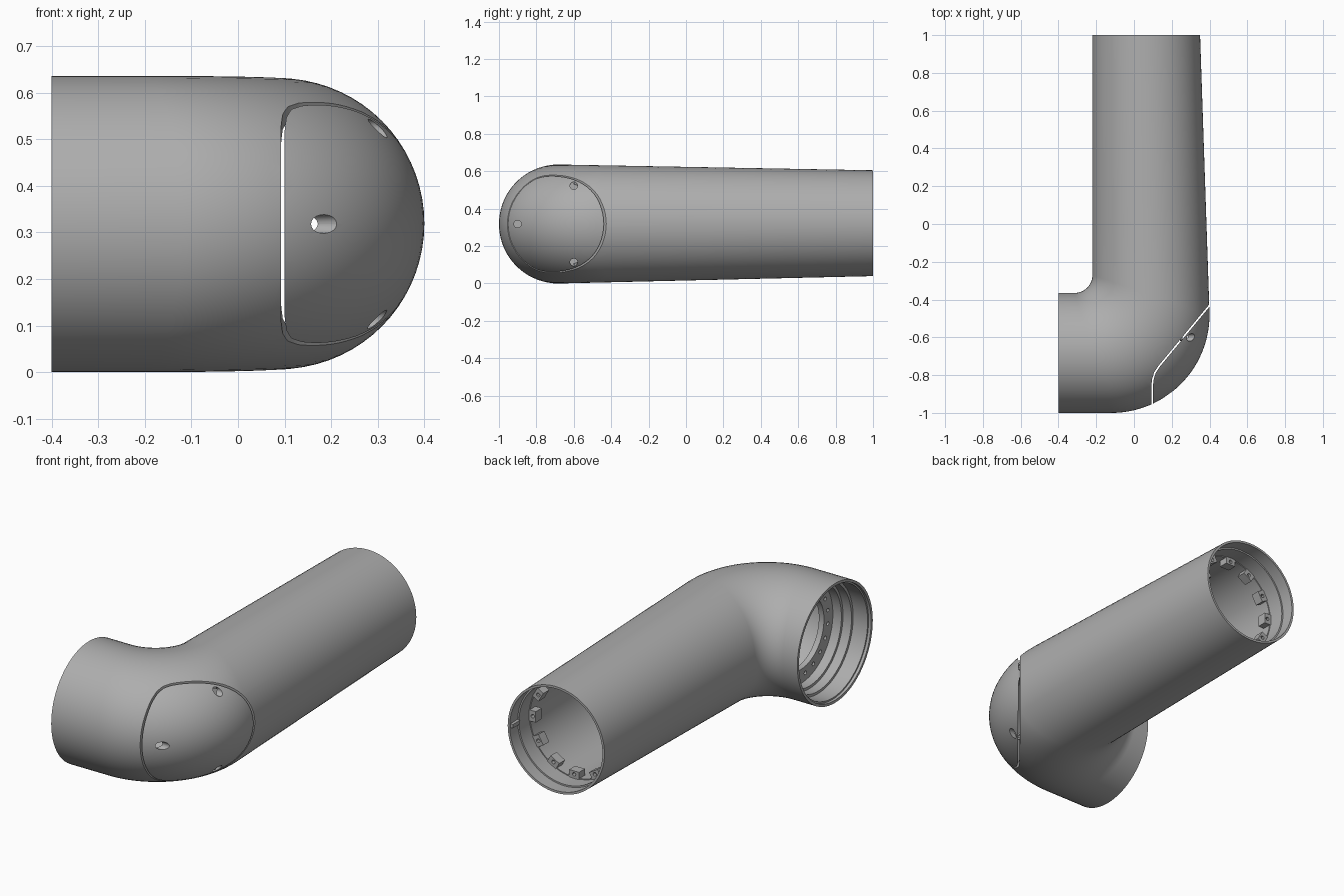
import bpy, bmesh
from math import sin, cos, pi, radians
from mathutils import Vector, Matrix

if "Cube" in bpy.data.objects:
    bpy.data.objects.remove(bpy.data.objects["Cube"])

SEG = 72
WALL = 0.025
ZC = 0.318
UP = Vector((0, 0, 1))

grey = bpy.data.materials.new("satin grey")
grey.use_nodes = True
grey.diffuse_color = (0.42, 0.42, 0.42, 1)
grey.node_tree.nodes["Principled BSDF"].inputs["Base Color"].default_value = grey.diffuse_color


def make(name, bm):
    bmesh.ops.recalc_face_normals(bm, faces=bm.faces)
    mesh = bpy.data.meshes.new(name)
    bm.to_mesh(mesh)
    bm.free()
    mesh.materials.append(grey)
    ob = bpy.data.objects.new(name, mesh)
    bpy.context.collection.objects.link(ob)
    return ob


def select(ob):
    bpy.ops.object.select_all(action='DESELECT')
    ob.select_set(True)
    bpy.context.view_layer.objects.active = ob


def boolean(ob, cutter, operation='DIFFERENCE'):
    """Apply a boolean and throw the cutter away."""
    mod = ob.modifiers.new("cut", 'BOOLEAN')
    mod.operation, mod.solver, mod.object = operation, 'EXACT', cutter
    select(ob)
    bpy.ops.object.modifier_apply(modifier=mod.name)
    bpy.data.objects.remove(cutter)


def smooth(ob):
    select(ob)
    bpy.ops.object.shade_smooth_by_angle(angle=radians(30))


def rod(bm, centre, axis, radius, length, sides=20):
    rot = Vector(axis).to_track_quat('Z', 'Y').to_matrix().to_4x4()
    bmesh.ops.create_cone(bm, cap_ends=True, segments=sides, radius1=radius, radius2=radius,
                          depth=length, matrix=Matrix.Translation(centre) @ rot)


def section(inner, outer, inset=0.0):
    """Elliptical section between the inside and the outside of the bend."""
    a, b = Vector((*inner, 0)), Vector((*outer, 0))
    mid = (a + b) / 2
    run = max(0, mid.y + 0.68)
    mid.z = ZC + 0.0026 * run
    half = (b - a).length / 2 - inset
    height = ZC - 0.0209 * run - inset
    side = (b - a).normalized()
    return [mid + side * half * cos(t) + UP * height * sin(t)
            for t in (2 * pi * i / SEG for i in range(SEG))]


def long_end(y, inset=0.0):
    return section((-0.22, y), (0.40 - 0.05 * (y + 0.48) / 1.48, y), inset)


def short_end(x, inset=0.0):
    return section((x, -0.365), (x, -1.0), inset)


def bend(a, inset=0.0):
    return section((-0.315 + 0.095 * sin(a), -0.27 - 0.095 * cos(a)),
                   (-0.12 + 0.52 * sin(a), -0.48 - 0.52 * cos(a)), inset)


# Elbow shell: one closed loft, outside first, then back through the stepped bore
STEPS = 28
angles = [pi / 2 * i / STEPS for i in range(STEPS + 1)]
rings = [short_end(-0.4)]
rings += [bend(a) for a in angles]
rings += [long_end(y) for y in (0.0, 0.5, 1.0)]
rings += [long_end(y, d) for y, d in ((1, 0.012), (0.93, 0.012), (0.93, 0.02),
                                      (0.84, 0.02), (0.84, WALL), (0.4, WALL), (0, WALL))]
rings += [bend(a, WALL) for a in reversed(angles)]
# Stepped socket and flange of the short end
rings += [short_end(x, d) for x, d in ((-0.17, WALL), (-0.17, 0.125), (-0.2, 0.125),
                                       (-0.2, 0.05), (-0.25, 0.05), (-0.25, 0.036),
                                       (-0.3, 0.036), (-0.3, 0.022), (-0.385, 0.022),
                                       (-0.385, 0.014), (-0.4, 0.014))]


def loft(name):
    bm = bmesh.new()
    loops = [[bm.verts.new(p) for p in ring] for ring in rings]
    for a, b in zip(loops, loops[1:] + loops[:1]):
        for i in range(SEG):
            j = (i + 1) % SEG
            bm.faces.new((a[i], a[j], b[j], b[i]))
    return make(name, bm)


def cap_region(shift):
    """Prism that bounds the corner cover."""
    pts = ((0.092, -1.1), (0.092, -0.86), (0.096, -0.82), (0.107, -0.785), (0.13, -0.75),
           (0.405, -0.418), (0.6, -0.183), (0.6, -1.1))
    bm = bmesh.new()
    face = bm.faces.new([bm.verts.new((x + shift, y - shift / 2, -0.2)) for x, y in pts])
    ext = bmesh.ops.extrude_face_region(bm, geom=[face])
    bmesh.ops.translate(bm, vec=(0, 0, 1.2),
                        verts=[g for g in ext["geom"] if isinstance(g, bmesh.types.BMVert)])
    return make("cap_region", bm)


body = loft("elbow_shell")
cover = loft("corner_cover")
boolean(body, cap_region(0))
boolean(cover, cap_region(0.008), 'INTERSECT')

# Screw holes in the cover, with recessed socket screws
screws = ((0.11, -0.9, 0.318), (0.25, -0.6, 0.523), (0.25, -0.6, 0.113))
cut = bmesh.new()
for x, y, z in screws:
    rod(cut, (x + 0.2, y, z), (1, 0, 0), 0.02, 0.42, 32)
boolean(cover, make("screw_holes", cut))
heads, sockets = bmesh.new(), bmesh.new()
for p in screws:
    rod(heads, p, (1, 0, 0), 0.0205, 0.014, 32)
    rod(sockets, Vector(p) + Vector((0.008, 0, 0)), (1, 0, 0), 0.011, 0.016, 6)
cover_screws = make("cover_screws", heads)
boolean(cover_screws, make("sockets", sockets))

# Bolt holes round the flange of the short end
cut = bmesh.new()
for i in range(20):
    t = 2 * pi * (i + 0.5) / 20
    rod(cut, (-0.185, -0.6825 + 0.228 * cos(t), ZC + 0.228 * sin(t)), (1, 0, 0), 0.01, 0.1, 12)
boolean(body, make("flange_holes", cut))

# Twelve drilled mounting tabs inside the long end
tabs, cut = bmesh.new(), bmesh.new()
for i in range(12):
    t = 2 * pi * i / 12
    turn = Matrix.Translation((0.0675, 0.82, 0.322)) @ Matrix.Rotation(t, 4, 'Y')
    bmesh.ops.create_cube(tabs, size=1, matrix=turn @ Matrix.Translation((0.246, 0, 0))
                          @ Matrix.Diagonal((0.04, 0.05, 0.058, 1)))
    rod(cut, turn @ Vector((0.244, 0.02, 0)), (0, 1, 0), 0.01, 0.05, 12)
mounting_tabs = make("mounting_tabs", tabs)
boolean(mounting_tabs, make("tab_holes", cut))

# Small locating key just inside the long end
key = bmesh.new()
bmesh.ops.create_cube(key, size=1, matrix=Matrix.Translation((0.333, 0.965, 0.322))
                      @ Matrix.Diagonal((0.02, 0.06, 0.02, 1)))
make("locating_key", key)

for ob in (body, cover, cover_screws, mounting_tabs):
    smooth(ob)
